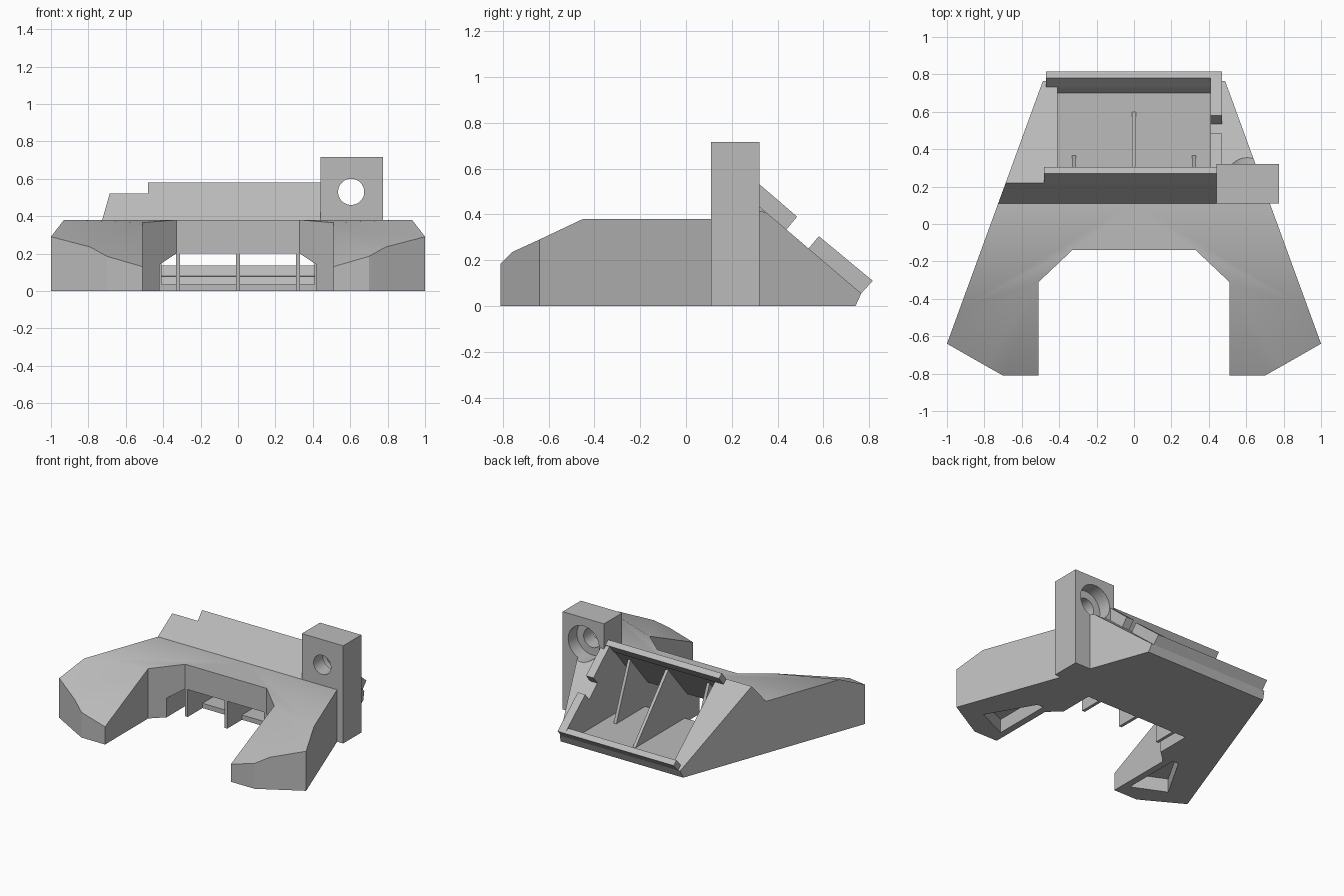
import bpy, bmesh, math

cube = bpy.data.objects.get("Cube")
if cube:
    bpy.data.objects.remove(cube, do_unlink=True)

grey = bpy.data.materials.new("plain_grey")
grey.use_nodes = True
grey.diffuse_color = (0.5, 0.5, 0.5, 1)
grey.node_tree.nodes["Principled BSDF"].inputs["Base Color"].default_value = (0.5, 0.5, 0.5, 1)


def add_object(name, bm):
    bmesh.ops.recalc_face_normals(bm, faces=bm.faces)
    mesh = bpy.data.meshes.new(name)
    bm.to_mesh(mesh)
    bm.free()
    mesh.materials.append(grey)
    obj = bpy.data.objects.new(name, mesh)
    bpy.context.collection.objects.link(obj)
    return obj


def prism(name, profile, start, end, axis="x"):
    """Extrude a 2D profile along one axis."""
    place = {"x": lambda p, t: (t, p[0], p[1]),
             "y": lambda p, t: (p[0], t, p[1]),
             "z": lambda p, t: (p[0], p[1], t)}[axis]
    bm = bmesh.new()
    a = [bm.verts.new(place(p, start)) for p in profile]
    b = [bm.verts.new(place(p, end)) for p in profile]
    bm.faces.new(a)
    bm.faces.new(b)
    for i in range(len(a)):
        j = (i + 1) % len(a)
        bm.faces.new((a[i], a[j], b[j], b[i]))
    return add_object(name, bm)


def circle(x, z, r, n=48):
    return [(x + r * math.cos(i * math.tau / n), z + r * math.sin(i * math.tau / n)) for i in range(n)]


def apply(obj, mod):
    bpy.context.view_layer.objects.active = obj
    bpy.ops.object.modifier_apply(modifier=mod.name)


def cut(obj, cutter):
    mod = obj.modifiers.new("cut", "BOOLEAN")
    mod.operation = "DIFFERENCE"
    mod.solver = "EXACT"
    mod.object = cutter
    apply(obj, mod)


def wall_x(y):
    return 1 - (y + 0.64) * 0.365


# Body: half outline with sloping arm tips, mirrored across the middle
bm = bmesh.new()
front = [(0, -0.14, 0.38), (0.33, -0.14, 0.38), (0.51, -0.31, 0.365), (0.51, -0.81, 0.13),
         (0.70, -0.81, 0.185), (0.79, -0.76, 0.235), (1, -0.64, 0.29)]
top = [bm.verts.new(p) for p in front]
low = [bm.verts.new((p[0], p[1], 0)) for p in front]
rear = [(-0.45, 0.38), (0.11, 0.38), (0.22, 0.52), (0.765, 0.055), (0.74, 0)]
side = [bm.verts.new((wall_x(y), y, z)) for y, z in rear]
mid = [bm.verts.new((0, y, z)) for y, z in rear[1:]]
for i in range(len(top) - 1):
    bm.faces.new((top[i], top[i + 1], low[i + 1], low[i]))
for i in range(3, 6):
    bm.faces.new((top[2], top[i], top[i + 1]))
bm.faces.new((top[2], top[6], side[0]))
bm.faces.new((top[1], top[2], side[0]))
bm.faces.new((top[0], top[1], side[0], side[1], mid[0]))
for i in range(3):
    bm.faces.new((mid[i], side[i + 1], side[i + 2], mid[i + 1]))
bm.faces.new([top[6]] + side + [low[6]])
bm.faces.new(low + [side[4], mid[3]])
body = add_object("body", bm)
mirror = body.modifiers.new("mirror", "MIRROR")
apply(body, mirror)

# Mounting post beside the hood
post = prism("mounting_post", [(0.44, 0.11), (0.775, 0.11), (0.775, 0.32), (0.44, 0.32)], 0, 0.715, "z")

# Cutters: rear cavity, front mouth, arm pockets and post bore
cavity = prism("cavity_cutter", [(-0.05, 0.035), (0.70, 0.035), (0.86, 0.235), (0.40, 0.68),
                                 (0.15, 0.38), (0, 0.2), (-0.05, 0.2)], -0.41, 0.41)
mouth = prism("mouth_cutter", [(-0.42, -0.1), (0.42, -0.1), (0.42, 0.14), (0.33, 0.2),
                               (-0.33, 0.2), (-0.42, 0.14)], -0.4, 0.03, "y")
pockets = [prism("pocket_cutter", [(s * 0.56, -0.71), (s * 0.80, -0.60), (s * 0.61, -0.27),
                                   (s * 0.56, -0.27)], -0.1, 0.1, "z") for s in (-1, 1)]
bore = prism("bore_cutter", circle(0.605, 0.53, 0.07), 0, 0.5, "y")
counterbore = prism("counterbore_cutter", circle(0.605, 0.53, 0.125), 0.22, 0.6, "y")
for cutter in [cavity, mouth] + pockets + [counterbore]:
    cut(body, cutter)
# The hood would otherwise block the bore inside the post
cut(body, bore)
cut(post, bore)
cut(post, counterbore)
for cutter in [cavity, mouth, bore, counterbore] + pockets:
    bpy.data.objects.remove(cutter, do_unlink=True)

# Raised frame round the rear opening
prism("top_rail", [(0.22, 0.52), (0.27, 0.58), (0.305, 0.555), (0.25, 0.49)], -0.48, 0.47)
prism("bottom_rail", [(0.73, 0.08), (0.78, 0.135), (0.815, 0.11), (0.765, 0.055)], -0.47, 0.47)
prism("upper_side_rail", [(0.22, 0.515), (0.27, 0.575), (0.485, 0.39), (0.435, 0.33)], 0.41, 0.47)
prism("lower_side_rail", [(0.53, 0.245), (0.58, 0.305), (0.815, 0.11), (0.765, 0.055)], 0.41, 0.47)

# Support fins inside the cavity
for name, x, reach, peak in (("centre_fin", 0, 0.60, (0.22, 0.46)),
                             ("left_fin", 0.32, 0.365, (0.20, 0.44)),
                             ("right_fin", -0.32, 0.365, (0.20, 0.44))):
    prism(name, [(-0.14, 0), (0.03, 0), (0.03, 0.035), (reach, 0.035), peak,
                 (0, 0.2), (-0.14, 0.2)], x - 0.011, x + 0.011)

# Soft shading on the arm tops and bore, crisp everywhere else
bpy.ops.object.select_all(action="DESELECT")
for obj in (body, post):
    obj.select_set(True)
bpy.context.view_layer.objects.active = body
bpy.ops.object.shade_smooth_by_angle(angle=math.radians(28))
